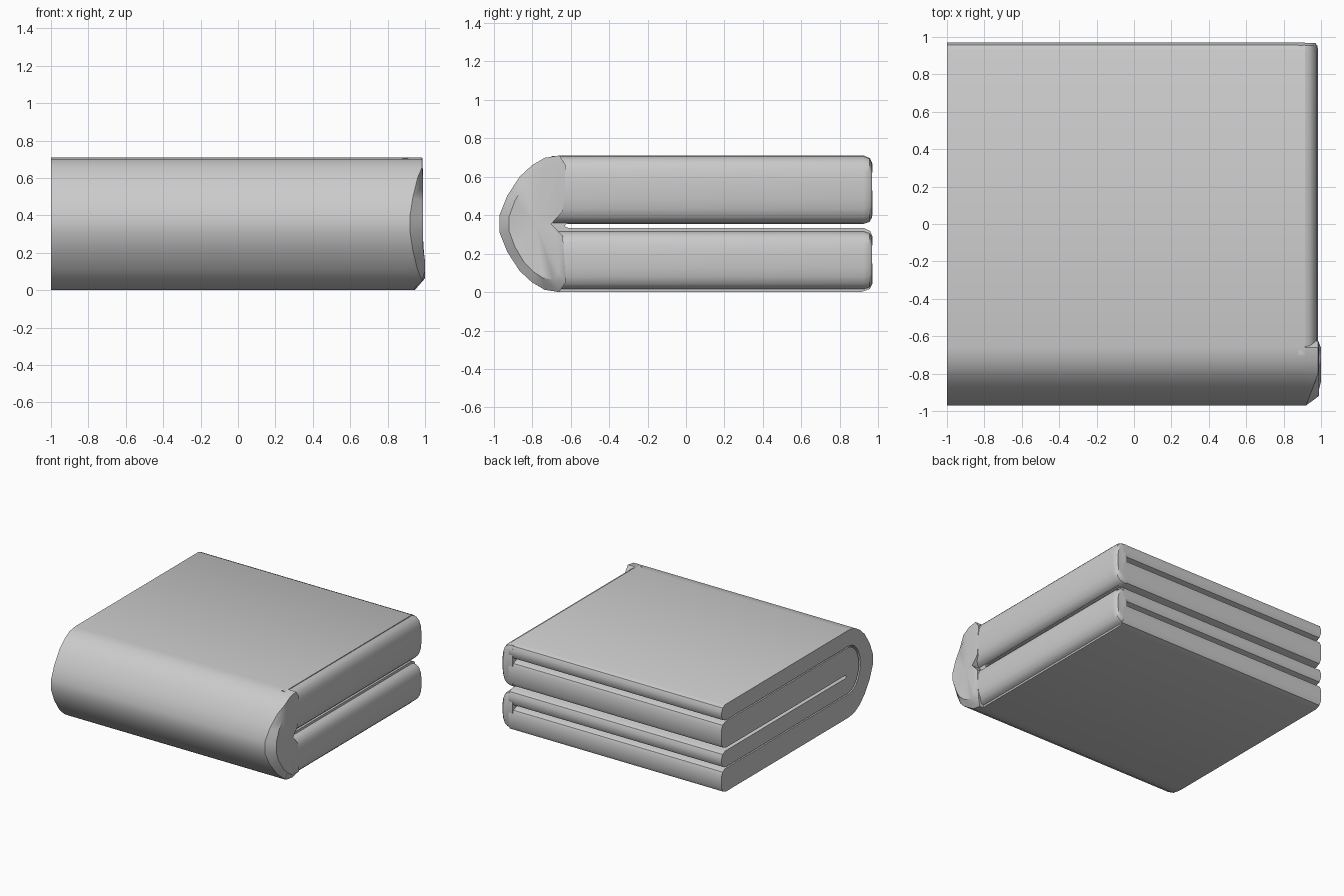
import bpy, bmesh, math

if "Cube" in bpy.data.objects:
    bpy.data.objects.remove(bpy.data.objects["Cube"])

MID = 0.355                      # height of the main fold
BODY_END = 0.915                 # right end of the flat layers


def finish(bm, name, angle=35):
    bmesh.ops.recalc_face_normals(bm, faces=bm.faces)
    mesh = bpy.data.meshes.new(name)
    bm.to_mesh(mesh)
    bm.free()
    ob = bpy.data.objects.new(name, mesh)
    bpy.context.collection.objects.link(ob)
    bpy.ops.object.select_all(action='DESELECT')
    ob.select_set(True)
    bpy.context.view_layer.objects.active = ob
    bpy.ops.object.shade_smooth_by_angle(angle=math.radians(angle))
    return ob


def loft(name, rings):
    """Join rings of equal size with quads and close both ends."""
    bm = bmesh.new()
    loops = [[bm.verts.new(p) for p in ring] for ring in rings]
    n = len(loops[0])
    for a, b in zip(loops, loops[1:]):
        for i in range(n):
            j = (i + 1) % n
            bm.faces.new((a[i], a[j], b[j], b[i]))
    bm.faces.new(loops[0])
    bm.faces.new(loops[-1])
    return finish(bm, name)


def rounded_end(top, bottom, y=0.97):
    """Soft free edge of one layer, from its top to its bottom."""
    r = min(0.045, (top - bottom) * 0.4)
    return [(y - 0.045, top), (y - 0.012, top - r * 0.35), (y, top - r),
            (y, bottom + r), (y - 0.015, bottom + r * 0.35), (y - 0.06, bottom)]


def arc(y, z, ry, rz, n=10):
    """Half ellipse bulging to -y, from bottom to top."""
    return [(y - ry * math.sin(math.pi * i / n), z - rz * math.cos(math.pi * i / n))
            for i in range(n + 1)]


# Front fold outline, faceted, bottom to top
upper = [(-0.97, 0.40), (-0.93, 0.50), (-0.865, 0.60), (-0.80, 0.66),
         (-0.735, 0.698), (-0.66, 0.71)]
front = [(y, 0.71 - z) for y, z in reversed(upper)] + upper


def folded_sheet(name, outer, inner, z):
    top, top_in, bot_in, bot = z
    section = outer + rounded_end(top, top_in) + inner[::-1] + rounded_end(bot_in, bot)
    loft(name, [[(x, y, h) for y, h in section] for x in (-1.0, BODY_END)])


# Two nested sheets give the four stacked layers
folded_sheet("outer_layers", front, arc(-0.66, 0.385, 0.15, 0.195),
             (0.71, 0.58, 0.19, 0.0))
folded_sheet("inner_layers", arc(-0.65, 0.385, 0.14, 0.185), arc(-0.60, 0.345, 0.03, 0.012),
             (0.57, 0.357, 0.333, 0.20))


# Rounded side folds on the right, each joining two layers
def side_fold(name, z0, z1, reach):
    prof = [(0.0, 0.0), (0.45, 0.03), (0.75, 0.10), (0.92, 0.22), (1.0, 0.38),
            (1.0, 0.62), (0.92, 0.79), (0.75, 0.90), (0.45, 0.97), (0.0, 1.0)]
    rings = []
    for y, s in ((-0.70, 1.0), (0.925, 1.0), (0.955, 0.94), (0.968, 0.8)):
        mid, half = (z0 + z1) / 2, (z1 - z0) / 2
        rings.append([(0.88, y, mid - half * s)] +
                     [(0.90 + reach * u * s, y, mid + half * s * (2 * v - 1))
                      for u, v in prof] + [(0.88, y, mid + half * s)])
    loft(name, rings)


side_fold("upper_side_fold", 0.355, 0.708, 0.085)
side_fold("lower_side_fold", 0.012, 0.318, 0.085)


# Closed right end of the front fold, tucked in at its foremost point
def cap_x(y, z):
    x = 0.92 + 0.065 * min(1.0, (y + 0.97) / 0.17)
    return x - 0.04 if z < 0.02 else x


cap = front + [(-0.625, 0.66), (-0.64, 0.42), (-0.70, MID), (-0.64, 0.29), (-0.625, 0.05)]
bm = bmesh.new()
base = [bm.verts.new((BODY_END - 0.01, y, z)) for y, z in cap]
rim = [bm.verts.new((cap_x(y, z), y, z)) for y, z in cap]
inset = [bm.verts.new((1.0 if z < 0.2 else 0.988, -0.77 + (y + 0.77) * 0.75,
                       MID + (z - MID) * 0.82)) for y, z in cap]
for a, b in ((base, rim), (rim, inset)):
    for i in range(len(cap)):
        j = (i + 1) % len(cap)
        bm.faces.new((a[i], a[j], b[j], b[i]))
centre = bm.verts.new((0.975, -0.78, MID))
for i in range(len(cap)):
    bm.faces.new((inset[i], inset[(i + 1) % len(cap)], centre))
finish(bm, "front_fold_end")
